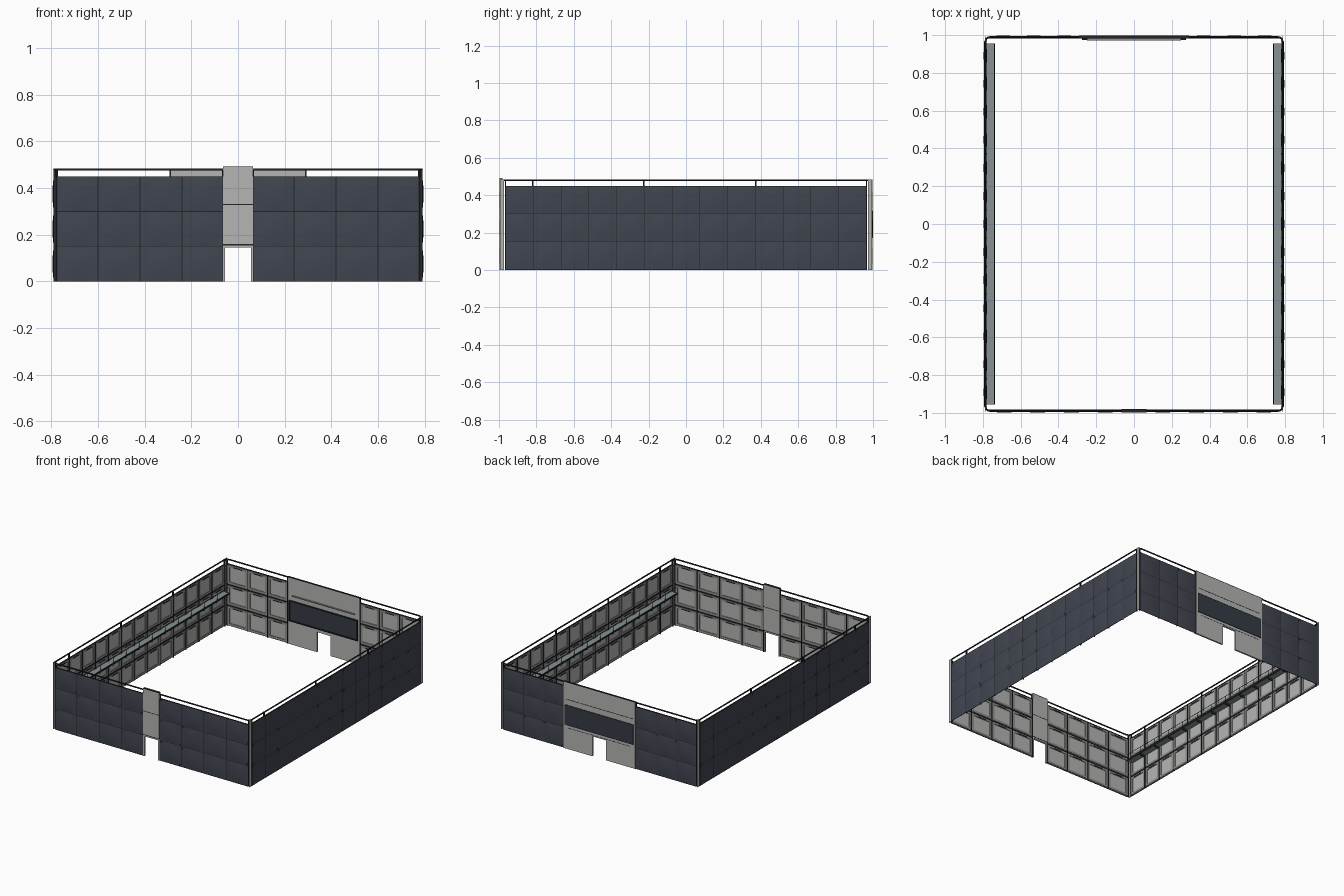
import bpy, bmesh
from math import pi
from mathutils import Matrix, Vector

cube = bpy.data.objects.get("Cube")
if cube:
    bpy.data.objects.remove(cube)


def material(name, r, g, b):
    m = bpy.data.materials.new(name)
    m.use_nodes = True
    m.diffuse_color = (r, g, b, 1)
    m.node_tree.nodes["Principled BSDF"].inputs["Base Color"].default_value = (r, g, b, 1)
    return m


DARK = material("slate_panel", .053, .06, .08)
BLACK = material("black_metal", .015, .017, .02)
GREY = material("light_grey", .46, .46, .45)
MID = material("mid_grey", .28, .28, .275)
DECK = material("deck_blue_grey", .24, .29, .3)
GLASS = material("window_glass", .035, .045, .06)

# Wall frames: local x runs along the wall, local y points inward
FRONT = Matrix.Translation((0, -.99, 0))
BACK = Matrix.Rotation(pi, 4, 'Z') @ FRONT
RIGHT = Matrix.Rotation(pi / 2, 4, 'Z') @ Matrix.Translation((0, -.788, 0))
LEFT = Matrix.Rotation(pi, 4, 'Z') @ RIGHT
SHORT, LONG = {"front": FRONT, "back": BACK}, {"right": RIGHT, "left": LEFT}
ROWS = [0, .15, .3, .45]


def finish(name, bm, mat, frame, smooth=False):
    bmesh.ops.recalc_face_normals(bm, faces=bm.faces[:]) if not smooth else None
    mesh = bpy.data.meshes.new(name)
    bm.to_mesh(mesh)
    bm.free()
    mesh.materials.append(mat)
    for p in mesh.polygons:
        p.use_smooth = smooth
    ob = bpy.data.objects.new(name, mesh)
    ob.matrix_world = frame
    bpy.context.collection.objects.link(ob)
    return ob


def boxes(name, items, mat, frame):
    """Each item is (x0, x1, depth0, depth1, z0, z1)."""
    bm = bmesh.new()
    for x0, x1, y0, y1, z0, z1 in items:
        mid = Vector((x0 + x1, y0 + y1, z0 + z1)) / 2
        size = Matrix.Diagonal((x1 - x0, y1 - y0, z1 - z0, 1))
        bmesh.ops.create_cube(bm, size=1, matrix=Matrix.Translation(mid) @ size)
    return finish(name, bm, mat, frame)


def ring(x0, x1, y0, y1, z0, z1, t):
    """Four bars of width t around a rectangle."""
    return [(x0, x1, y0, y1, z0, z0 + t), (x0, x1, y0, y1, z1 - t, z1),
            (x0, x0 + t, y0, y1, z0 + t, z1 - t), (x1 - t, x1, y0, y1, z0 + t, z1 - t)]


def cladding(side, frame, spans):
    """Pillowed outer panels with a framed inner skin, for each column span."""
    tiles = [(a, b, z0, z1) for a, b in spans for z0, z1 in zip(ROWS, ROWS[1:])]
    bm = bmesh.new()
    n = 6
    for a, b, z0, z1 in tiles:
        grid = []
        for i in range(n + 1):
            for j in range(n + 1):
                u, v = i / n, j / n
                swell = 16 * u * (1 - u) * v * (1 - v)
                grid.append(bm.verts.new((a + .0015 + (b - a - .003) * u, -.002 - .006 * swell,
                                          z0 + .0015 + (z1 - z0 - .003) * v)))
        for i in range(n):
            for j in range(n):
                k = i * (n + 1) + j
                bm.faces.new([grid[q] for q in (k, k + n + 1, k + n + 2, k + 1)])
    finish(side + "_outer_panels", bm, DARK, frame, True)
    boxes(side + "_panel_core", [(a, b, -.002, .001, z0, z1) for a, b, z0, z1 in tiles], BLACK, frame)
    boxes(side + "_inner_skin", [(a + .002, b - .002, .001, .003, z0 + .003, z1 - .003)
                                 for a, b, z0, z1 in tiles], GREY, frame)
    ribs = []
    for a, b, z0, z1 in tiles:
        ribs += ring(a + .004, b - .004, .003, .007, z0 + .006, z1 - .006, .016)
    boxes(side + "_inner_ribs", ribs, MID, frame)
    # Dark seam strips and clips at each row joint
    strips = []
    for a, b, z0, z1 in tiles:
        c = (a + b) / 2
        strips += [(a, b, .001, .008, z1 - .003, z1), (c - .035, c + .035, .007, .009, z1 - .02, z1 - .014)]
    strips += [(e - .002, e + .002, .001, .009, 0, .45) for e in {x for s in spans for x in s}]
    boxes(side + "_seam_strips", strips, BLACK, frame)


# Panel columns
outer = [.24, .42, .6, .775]
front_edges = [.065] + outer
back_edges = [.29, .45, .61, .775]


def mirrored(edges):
    half = list(zip(edges, edges[1:]))
    return half + [(-b, -a) for a, b in half]


cladding("front", FRONT, mirrored(front_edges))
cladding("back", BACK, mirrored(back_edges))
STEP = 1.93 / 13
side_spans = [(-.965 + i * STEP, -.965 + (i + 1) * STEP) for i in range(13)]
for side, frame in LONG.items():
    cladding(side, frame, side_spans)
    # Posts that carry the top rail
    boxes(side + "_rail_posts", [(s * y - .004, s * y + .004, .001, .01, 0, .48)
                                 for s in (-1, 1) for y in (.225, .372, .82)
                                 if side == "right" and s * y in (-.82, -.225, .372)
                                 or side == "left" and s * y in (.82, .225, -.372)], BLACK, frame)
    # Walkway with brackets and a slim guard rail
    boxes(side + "_walkway", [(-.955, .955, .0, .05, .25, .257)], DECK, frame)
    boxes(side + "_walkway_edge", [(-.955, .955, .05, .052, .247, .26)], BLACK, frame)
    boxes(side + "_walkway_brackets", [(a - .002, a + .002, .005, .048, .235, .25)
                                       for a, b in side_spans[1:]], BLACK, frame)
    boxes(side + "_guard_rail", [(-.955, .955, .047, .049, .298, .301)]
          + [(a - .0015, a + .0015, .047, .049, .257, .3) for a, b in side_spans[1:]], BLACK, frame)
    # Slim plates at the corners
    for s in (-1, 1):
        boxes(side + "_corner_plate", [sorted((s * .972, s * .995)) + [-.002, .002, 0, .485]], GREY, frame)
        boxes(side + "_end_post", [(s * .966 - .003, s * .966 + .003, -.003, .005, 0, .48)], BLACK, frame)

for side, frame in SHORT.items():
    edge = .065 if side == "front" else .29
    boxes(side + "_rail_posts", [(s * e - .003, s * e + .003, .0, .008, 0, .48)
                                 for s in (-1, 1) for e in (edge, .775)], BLACK, frame)

# Top rail with rounded corners
curve = bpy.data.curves.new("top_rail", 'CURVE')
curve.dimensions = '3D'
curve.bevel_depth = .005
curve.bevel_resolution = 1
path = curve.splines.new('POLY')
X, Y, R = .788, .99, .025
half = [(X, Y - R), (X - R * .3, Y - R * .3), (X - R, Y)]
points = half + [(-x, y) for x, y in reversed(half)]
points += [(-x, -y) for x, y in points]
path.points.add(len(points) - 1)
for p, (x, y) in zip(path.points, points):
    p.co = (x, y, .48, 1)
path.use_cyclic_u = True
curve.materials.append(BLACK)
bpy.context.collection.objects.link(bpy.data.objects.new("top_rail", curve))

# Front gate: upper plates, door jambs and seams
boxes("gate_plates", [(-.065, .065, -.007, .009, .16, .327), (-.065, .065, -.007, .009, .331, .49)], GREY, FRONT)
boxes("gate_seams", [(-.064, .064, -.006, .008, .327, .331), (-.065, .065, -.008, .01, .49, .493),
                     (-.065, .065, -.006, .008, .154, .16)], BLACK, FRONT)
boxes("gate_door_frame", [(-.065, -.055, -.006, .008, 0, .154), (.055, .065, -.006, .008, 0, .154),
                          (-.055, .055, -.006, .008, .145, .154)], GREY, FRONT)

# Back entrance: wall around a door opening, with a long window above
boxes("entrance_wall", [(-.288, -.055, -.006, .006, 0, .145), (.055, .288, -.006, .006, 0, .145),
                        (-.288, .288, -.006, .006, .145, .482)], GREY, BACK)
boxes("entrance_window", [(-.272, .272, -.008, .01, .175, .315)], GLASS, BACK)
boxes("window_inner_frame", ring(-.275, .275, .006, .016, .17, .32, .008), BLACK, BACK)
boxes("window_outer_frame", ring(-.275, .275, -.009, -.005, .172, .318, .003), BLACK, BACK)
boxes("entrance_ledge", [(-.25, .25, .006, .018, .355, .36)], MID, BACK)
boxes("entrance_seams", [(-.27, .27, -.007, -.005, .357, .36), (-.29, .29, -.007, .007, .482, .485),
                         (-.25, .25, -.007, -.005, .152, .154)], BLACK, BACK)
